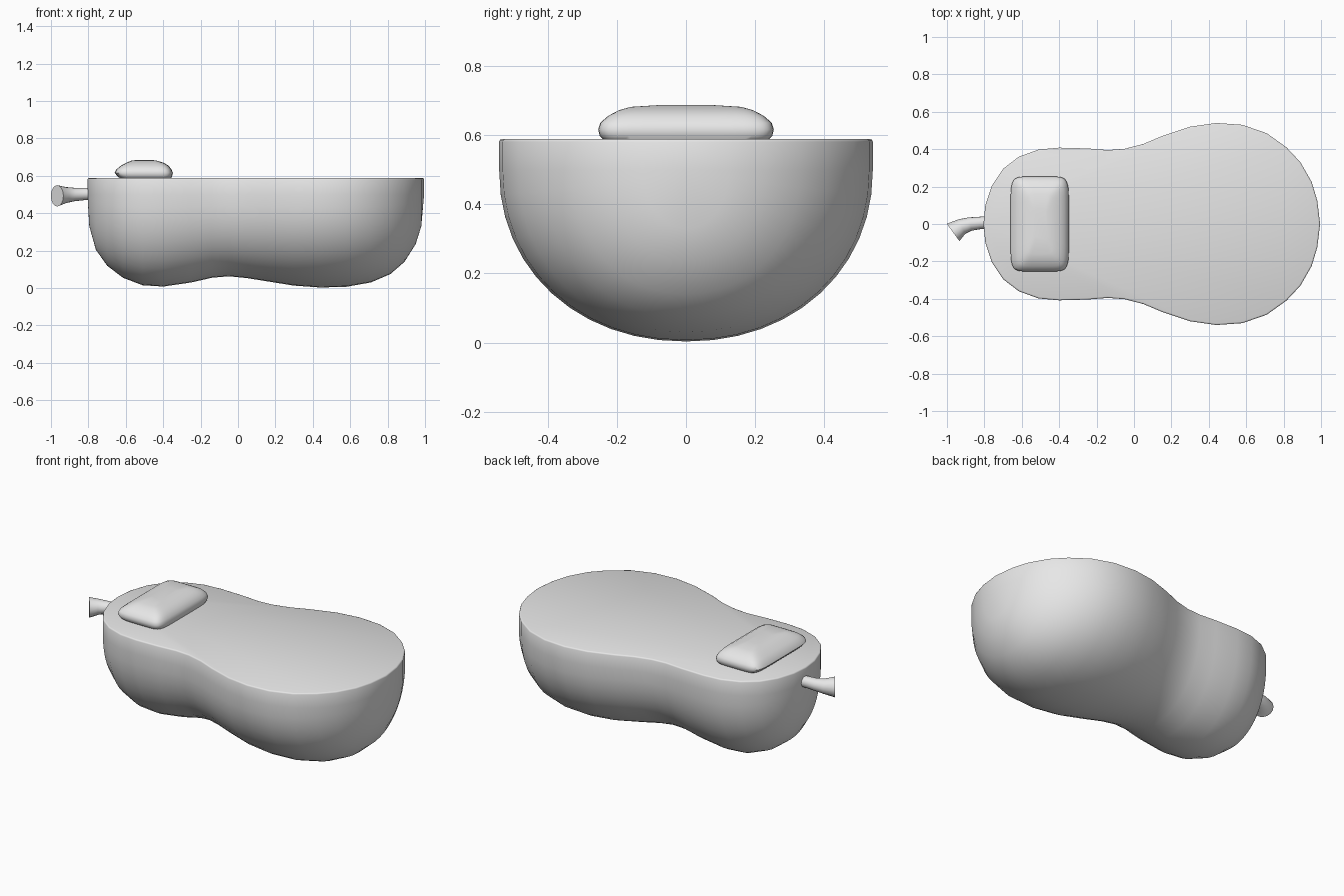
import bpy, bmesh, math
from mathutils import Vector

if "Cube" in bpy.data.objects:
    bpy.data.objects.remove(bpy.data.objects["Cube"])

grey = bpy.data.materials.new("plain grey")
grey.diffuse_color = (0.8, 0.8, 0.8, 1)
grey.use_nodes = True
grey.node_tree.nodes["Principled BSDF"].inputs["Base Color"].default_value = grey.diffuse_color


def finish(name, bm, angle):
    bmesh.ops.recalc_face_normals(bm, faces=bm.faces)
    mesh = bpy.data.meshes.new(name)
    bm.to_mesh(mesh)
    bm.free()
    mesh.materials.append(grey)
    obj = bpy.data.objects.new(name, mesh)
    bpy.context.collection.objects.link(obj)
    bpy.ops.object.select_all(action='DESELECT')
    obj.select_set(True)
    bpy.context.view_layer.objects.active = obj
    bpy.ops.object.shade_smooth_by_angle(angle=math.radians(angle))
    return obj


def loft(bm, rings):
    """Skin closed rings of points and cap both ends."""
    rows = [[bm.verts.new(p) for p in ring] for ring in rings]
    n = len(rows[0])
    for a, b in zip(rows, rows[1:]):
        for i in range(n):
            j = (i + 1) % n
            bm.faces.new((a[i], a[j], b[j], b[i]))
    bm.faces.new(rows[0])
    bm.faces.new(rows[-1])


# Peanut-shaped body: (x, half width, depth below the rim band)
SECTIONS = [
    (-0.805, 0, 0), (-0.795, 0.10, 0.17), (-0.76, 0.205, 0.295),
    (-0.70, 0.295, 0.38), (-0.615, 0.36, 0.445), (-0.51, 0.398, 0.485),
    (-0.40, 0.408, 0.492), (-0.25, 0.404, 0.47), (-0.14, 0.395, 0.445),
    (-0.05, 0.402, 0.437), (0.05, 0.428, 0.447), (0.15, 0.47, 0.463),
    (0.30, 0.52, 0.487), (0.44, 0.54, 0.497), (0.58, 0.53, 0.493),
    (0.71, 0.485, 0.47), (0.815, 0.41, 0.425), (0.89, 0.33, 0.36),
    (0.95, 0.225, 0.265), (0.98, 0.125, 0.17), (0.995, 0, 0)]
RIM, TOP, STEPS = 0.50, 0.588, 24


def body_section(x, w, d):
    pts = [(x, -w, TOP)]
    for i in range(STEPS + 1):
        c = -math.cos(math.pi * i / STEPS)
        s = math.sin(math.pi * i / STEPS)
        y = w * math.copysign(abs(c) ** 0.95, c)
        pts.append((x, y, RIM - d * max(s, 0) ** 0.95))
    return pts + [(x, w, TOP)]


bm = bmesh.new()
rows = [[bm.verts.new(p) for p in body_section(*s)] for s in SECTIONS]
for a, b in zip(rows, rows[1:]):
    for i in range(len(a) - 1):
        bm.faces.new((a[i], a[i + 1], b[i + 1], b[i]))
bmesh.ops.remove_doubles(bm, verts=bm.verts, dist=0.0005)
rim_edges = [e for e in bm.edges
             if e.is_boundary and all(v.co.z > TOP - 0.001 for v in e.verts)]
lid = bmesh.ops.contextual_create(bm, geom=rim_edges)["faces"][0]
bmesh.ops.recalc_face_normals(bm, faces=bm.faces)
bmesh.ops.bevel(bm, geom=list(lid.edges), offset=0.008, segments=2,
                profile=0.5, affect='EDGES')
finish("peanut_body", bm, 50)

# Pillow: (left x, right x, half depth, z)
PILLOW = [
    (-0.625, -0.36, 0.235, 0.582), (-0.645, -0.352, 0.25, 0.598),
    (-0.66, -0.348, 0.254, 0.616), (-0.65, -0.356, 0.248, 0.635),
    (-0.625, -0.372, 0.225, 0.655), (-0.595, -0.40, 0.195, 0.671),
    (-0.57, -0.435, 0.16, 0.681), (-0.535, -0.465, 0.08, 0.686)]


def pillow_ring(x0, x1, h, z, n=40):
    pts = []
    for i in range(n):
        t = 2 * math.pi * (i + 0.5) / n
        c, s = math.cos(t), math.sin(t)
        x = math.copysign(abs(c) ** 0.28, c) * (x1 - x0) / 2
        pts.append(((x0 + x1) / 2 + x, math.copysign(abs(s) ** 0.28, s) * h, z))
    return pts


bm = bmesh.new()
loft(bm, [pillow_ring(*r) for r in PILLOW])
finish("pillow", bm, 60)

# Stem: bent flaring tube (x, y, z, radius, heading in degrees)
STEM = [(-0.77, 0.008, 0.503, 0.033, 0), (-0.82, 0.006, 0.503, 0.033, 4),
        (-0.875, 0.0, 0.50, 0.036, 12), (-0.92, -0.014, 0.497, 0.043, 24),
        (-0.967, -0.045, 0.493, 0.057, 36)]
bm = bmesh.new()
rings = []
for x, y, z, r, heading in STEM:
    h = math.radians(heading)
    side = Vector((-math.sin(h), math.cos(h), 0))
    rings.append([Vector((x, y, z)) + side * r * math.cos(t)
                  + Vector((0, 0, r * math.sin(t)))
                  for t in (2 * math.pi * i / 16 for i in range(16))])
loft(bm, rings)
finish("stem", bm, 40)
